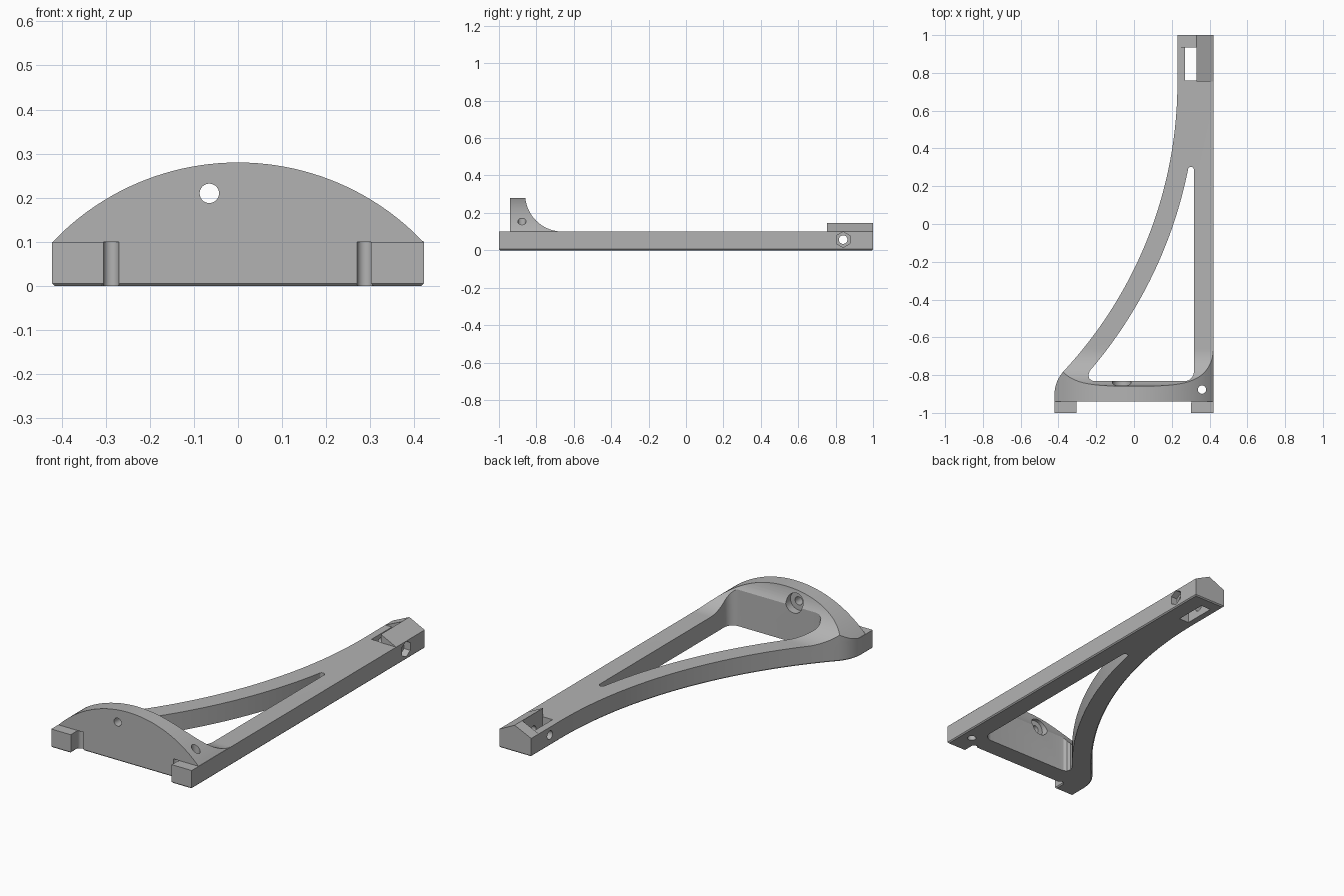
import bpy, bmesh
from math import cos, sin, pi, atan2, asin
from mathutils import Vector

if "Cube" in bpy.data.objects:
    bpy.data.objects.remove(bpy.data.objects["Cube"], do_unlink=True)

grey = bpy.data.materials.new("plain grey")
grey.use_nodes = True
grey.diffuse_color = (0.45, 0.45, 0.45, 1)
grey.node_tree.nodes["Principled BSDF"].inputs["Base Color"].default_value = (0.45, 0.45, 0.45, 1)

HALF, THICK, WALL_Y = 0.422, 0.1, -0.94


def arc(cx, cy, r, start, end, steps=16):
    """Points along a circular arc."""
    return [(cx + r * cos(start + (end - start) * i / steps),
             cy + r * sin(start + (end - start) * i / steps)) for i in range(steps + 1)]


def circle(cx, cy, r, sides=32):
    return arc(cx, cy, r, 0, 2 * pi, sides)[:-1]


def box(x0, x1, y0, y1):
    return [(x0, y0), (x1, y0), (x1, y1), (x0, y1)]


def prism(name, points, axis, low, high, chamfer=0):
    """Extrude a closed profile along an axis."""
    place = {"x": lambda a, b, t: (t, a, b),
             "y": lambda a, b, t: (a, t, b),
             "z": lambda a, b, t: (a, b, t)}[axis]
    bm = bmesh.new()
    ends = [[bm.verts.new(place(a, b, t)) for a, b in points] for t in (low, high)]
    bm.faces.new(ends[0])
    bm.faces.new(ends[1])
    n = len(points)
    for i in range(n):
        j = (i + 1) % n
        bm.faces.new((ends[0][i], ends[0][j], ends[1][j], ends[1][i]))
    bmesh.ops.recalc_face_normals(bm, faces=bm.faces)
    if chamfer:
        rim = [e for e in bm.edges if all(abs(v.co.z - low) < 1e-5 for v in e.verts)]
        bmesh.ops.bevel(bm, geom=rim, offset=chamfer, segments=1, affect="EDGES")
    mesh = bpy.data.meshes.new(name)
    bm.to_mesh(mesh)
    bm.free()
    mesh.materials.append(grey)
    ob = bpy.data.objects.new(name, mesh)
    bpy.context.collection.objects.link(ob)
    return ob


def combine(target, other, operation):
    """Apply a boolean and discard the second object."""
    mod = target.modifiers.new("boolean", "BOOLEAN")
    mod.operation, mod.object, mod.solver = operation, other, "EXACT"
    bpy.context.view_layer.objects.active = target
    bpy.ops.object.modifier_apply(modifier=mod.name)
    bpy.data.objects.remove(other, do_unlink=True)


# Shared curve: the bowed arm is a band between two concentric arcs
CX, CY, OUTER, INNER = -2.012, 0.75, 2.242, 2.344
low_angle = asin((-0.783 - CY) / OUTER)
bow = arc(CX, CY, OUTER, 0, low_angle, 40)
shoulder = [(-0.394, -0.808), (-0.408, -0.835), (-0.418, -0.868), (-HALF, -0.9)]
arm_side = [(HALF, 1), (0.23, 1)] + bow + shoulder

# Flat frame plate with two front feet
feet = [(-HALF, -1), (-0.305, -1), (-0.305, WALL_Y), (0.302, WALL_Y), (0.302, -1), (HALF, -1)]
frame = prism("bracket_frame", arm_side + feet, "z", 0, THICK, 0.006)

# Arched front wall blending into the plate with a hollow fillet
wall = prism("arched_wall", arm_side + [(-HALF, WALL_Y), (HALF, WALL_Y)], "z", 0.05, 0.35)
fillet = [(-0.66, 0.05), (WALL_Y, 0.05), (WALL_Y, 0.32), (-0.86, 0.32)]
fillet += arc(-0.66, 0.3, 0.2, pi, 1.5 * pi, 24)
combine(wall, prism("fillet_profile", fillet, "x", -0.6, 0.6), "INTERSECT")
spread = asin(0.45 / 0.58)
arch = arc(0, -0.3, 0.58, pi / 2 - spread, pi / 2 + spread, 48) + [(-0.45, 0.02), (0.45, 0.02)]
combine(wall, prism("arch_profile", arch, "y", -1.1, 0), "INTERSECT")
combine(frame, wall, "UNION")

# Peaked block on the far tip, with its inner half cut away
ridge = [(HALF, 0.05), (HALF, THICK), (0.33, 0.145), (0.23, THICK), (0.23, 0.05)]
tip = prism("tip_block", ridge, "y", 0.755, 1)
combine(tip, prism("tip_cut", box(0.2, 0.33, 0.7, 0.935), "z", THICK, 0.3), "DIFFERENCE")
combine(frame, tip, "UNION")

# Long triangular window
top_a = asin((0.285 - CY) / INNER)
low_a = asin((-0.778 - CY) / INNER)
window = arc(CX, CY, INNER, top_a, low_a, 40)
window += [(-0.242, -0.80), (-0.236, -0.82), (-0.22, -0.83), (-0.2, -0.832)]
window += arc(0.267, -0.782, 0.05, -pi / 2, 0, 8)
window += arc(0.301, 0.287, 0.016, 0, pi, 8)[:-1]
cuts = [prism("window_cut", window, "z", -0.1, 0.5)]

# Slot and cross bolt hole with hexagonal nut pocket in the tip
cuts.append(prism("slot_cut", box(0.27, 0.33, 0.76, 0.935), "z", -0.1, 0.3))
cuts.append(prism("bolt_cut", circle(0.84, 0.057, 0.023), "x", 0.1, 0.6))
hexagon = [(0.84 + 0.042 * sin(i * pi / 3), 0.057 + 0.042 * cos(i * pi / 3)) for i in range(6)]
cuts.append(prism("nut_cut", hexagon, "x", 0.385, 0.6))

# Wall hole with a rear counterbore, and the upright corner hole
cuts.append(prism("wall_hole_cut", circle(-0.065, 0.21, 0.022), "y", -1.1, -0.7))
cuts.append(prism("counterbore_cut", circle(-0.065, 0.21, 0.05), "y", -0.875, -0.6))
cuts.append(prism("corner_hole_cut", circle(0.36, -0.877, 0.022), "z", -0.1, 0.5))

# Round relief grooves beside the feet
for x in (-0.2875, 0.2875):
    cuts.append(prism("relief_cut", circle(x, WALL_Y, 0.0175), "z", -0.1, THICK))
for cut in cuts:
    combine(frame, cut, "DIFFERENCE")

# Smooth curved walls while keeping edges crisp
bpy.ops.object.select_all(action="DESELECT")
frame.select_set(True)
bpy.context.view_layer.objects.active = frame
bpy.ops.object.shade_smooth_by_angle(angle=pi / 7)
